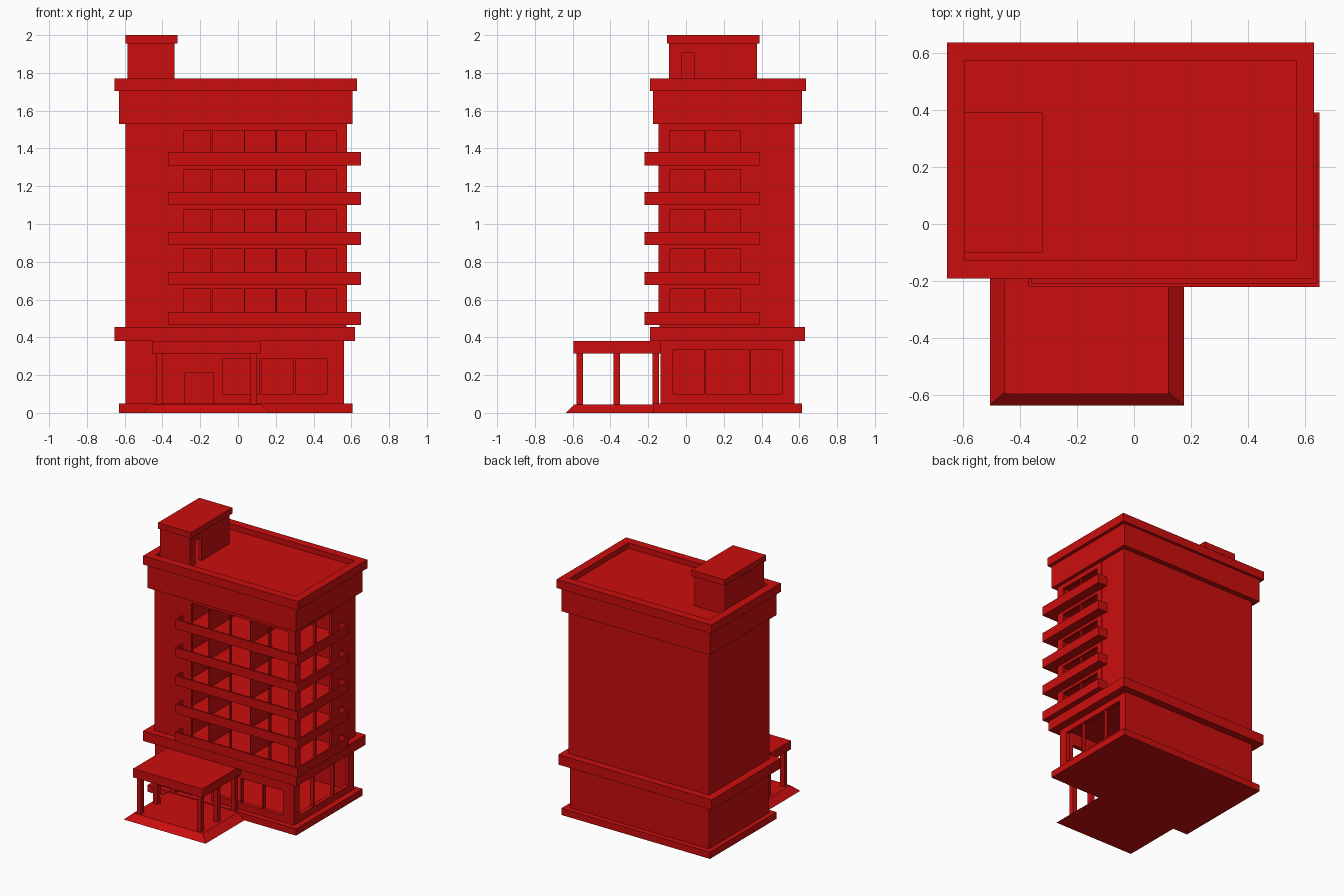
import bpy
import bmesh
from mathutils import Vector

cube = bpy.data.objects.get("Cube")
if cube:
    bpy.data.objects.remove(cube, do_unlink=True)

RED = (0.6, 0.004, 0.004, 1)
red = bpy.data.materials.new("building red")
red.use_nodes = True
red.diffuse_color = RED
red.node_tree.nodes["Principled BSDF"].inputs["Base Color"].default_value = RED


def make(name, bm):
    mesh = bpy.data.meshes.new(name)
    bm.to_mesh(mesh)
    bm.free()
    mesh.materials.append(red)
    obj = bpy.data.objects.new(name, mesh)
    bpy.context.collection.objects.link(obj)
    return obj


def boxes(name, *extents):
    """One object from boxes given as (x0, x1, y0, y1, z0, z1)."""
    bm = bmesh.new()
    for x0, x1, y0, y1, z0, z1 in extents:
        verts = bmesh.ops.create_cube(bm, size=1)["verts"]
        for v in verts:
            v.co = Vector((x1 if v.co.x > 0 else x0,
                           y1 if v.co.y > 0 else y0,
                           z1 if v.co.z > 0 else z0))
    return make(name, bm)


def pierced_wall(name, axis, span, thick, z, holes):
    """Wall along x or y; holes are (start, end, bottom, top) in order."""
    out = []

    def add(a, b, lo, hi):
        if b - a > 1e-4 and hi - lo > 1e-4:
            out.append((a, b, *thick, lo, hi) if axis == "x" else (*thick, a, b, lo, hi))

    cursor = span[0]
    for a, b, lo, hi in holes:
        add(cursor, a, *z)
        add(a, b, z[0], lo)
        add(a, b, hi, z[1])
        cursor = b
    add(cursor, span[1], *z)
    return boxes(name, *out)


def ring(name, x0, x1, y0, y1, z0, z1, t):
    """Four walls of thickness t just inside a rectangle."""
    return boxes(name, (x0, x1, y0, y0 + t, z0, z1), (x0, x1, y1 - t, y1, z0, z1),
                 (x0, x0 + t, y0 + t, y1 - t, z0, z1), (x1 - t, x1, y0 + t, y1 - t, z0, z1))


# Plinth and hollow ground floor with window openings
boxes("plinth", (-0.63, 0.605, -0.175, 0.615, 0, 0.05))
pierced_wall("ground_front_wall", "x", (-0.595, 0.56), (-0.135, -0.105), (0.05, 0.38),
             [(-0.28, -0.13, 0.05, 0.21), (-0.08, 0.115, 0.1, 0.285),
              (0.125, 0.295, 0.1, 0.285), (0.305, 0.47, 0.1, 0.285)])
pierced_wall("ground_side_wall", "y", (-0.105, 0.54), (0.53, 0.56), (0.05, 0.38),
             [(-0.07, 0.095, 0.1, 0.335), (0.105, 0.335, 0.1, 0.335), (0.345, 0.51, 0.1, 0.335)])
boxes("ground_plain_walls", (-0.595, 0.56, 0.54, 0.575, 0.05, 0.38),
      (-0.595, -0.56, -0.105, 0.54, 0.05, 0.38))
boxes("lobby_door", (-0.56, -0.554, -0.06, 0.02, 0.05, 0.21))
boxes("first_ledge", (-0.655, 0.62, -0.19, 0.63, 0.38, 0.455))

# Solid part of the tower, wrapped around the open corner
boxes("tower_core", (-0.595, -0.32, -0.14, 0.575, 0.455, 1.53),
      (-0.32, 0.575, 0.335, 0.575, 0.455, 1.53),
      (-0.32, 0.575, -0.14, 0.335, 0.455, 0.47))

# Five balcony floors with apartments
BASE, STEP = 0.465, 0.2115
for i in range(5):
    z = BASE + i * STEP
    ceiling = z + STEP if i < 4 else 1.53
    floor, head = z + 0.015, z + 0.19
    if i == 4:
        head = 1.495
    n = f"_{i + 1}"
    boxes("balcony_floor" + n, (-0.37, 0.65, -0.22, 0.39, z, floor))
    ring("balcony_parapet" + n, -0.37, 0.65, -0.22, 0.39, floor, z + 0.07, 0.012)
    pierced_wall("front_window_frame" + n, "x", (-0.32, 0.578), (-0.145, -0.125),
                 (floor, ceiling),
                 [(a, b, floor, head) for a, b in
                  ((-0.285, -0.145), (-0.135, 0.032), (0.038, 0.2), (0.207, 0.355), (0.365, 0.52))])
    pierced_wall("side_window_frame" + n, "y", (-0.125, 0.335), (0.558, 0.578),
                 (floor, ceiling),
                 [(-0.085, 0.095, floor, head), (0.105, 0.285, floor, head)])
    boxes("apartment_partitions" + n, (-0.145, -0.135, -0.125, 0.335, floor, ceiling),
          (0.197, 0.207, -0.125, 0.335, floor, ceiling))
    boxes("apartment_door" + n, (0.25, 0.325, 0.329, 0.335, floor, head - 0.015))

# Top frieze, cornice and sunken roof
boxes("frieze", (-0.63, 0.605, -0.175, 0.615, 1.53, 1.705))
boxes("roof_deck", (-0.63, 0.605, -0.175, 0.615, 1.705, 1.73))
ring("cornice", -0.655, 0.63, -0.19, 0.635, 1.705, 1.77, 0.063)

# Hollow stair house on the roof with its doorway
pierced_wall("stair_house_door_wall", "y", (-0.09, 0.375), (-0.36, -0.335), (1.73, 1.955),
             [(-0.025, 0.045, 1.73, 1.905)])
boxes("stair_house_walls", (-0.585, -0.36, -0.09, -0.065, 1.73, 1.955),
      (-0.585, -0.36, 0.35, 0.375, 1.73, 1.955),
      (-0.585, -0.56, -0.065, 0.35, 1.73, 1.955))
boxes("stair_house_cap", (-0.595, -0.32, -0.1, 0.39, 1.955, 2.0))

# Entrance porch: sloped platform, canopy and six columns
platform = boxes("porch_platform", (-0.505, 0.175, -0.635, -0.17, 0, 0.045))
for v in platform.data.vertices:
    if v.co.z > 0.01:
        v.co.x += 0.05 if v.co.x < -0.1 else -0.055
        if v.co.y < -0.5:
            v.co.y += 0.045
boxes("porch_canopy", (-0.455, 0.12, -0.595, -0.13, 0.315, 0.38))
boxes("porch_columns", *[(x, x + 0.035, y, y + 0.035, 0.045, 0.315)
                         for x in (-0.435, 0.065) for y in (-0.58, -0.385, -0.178)])
